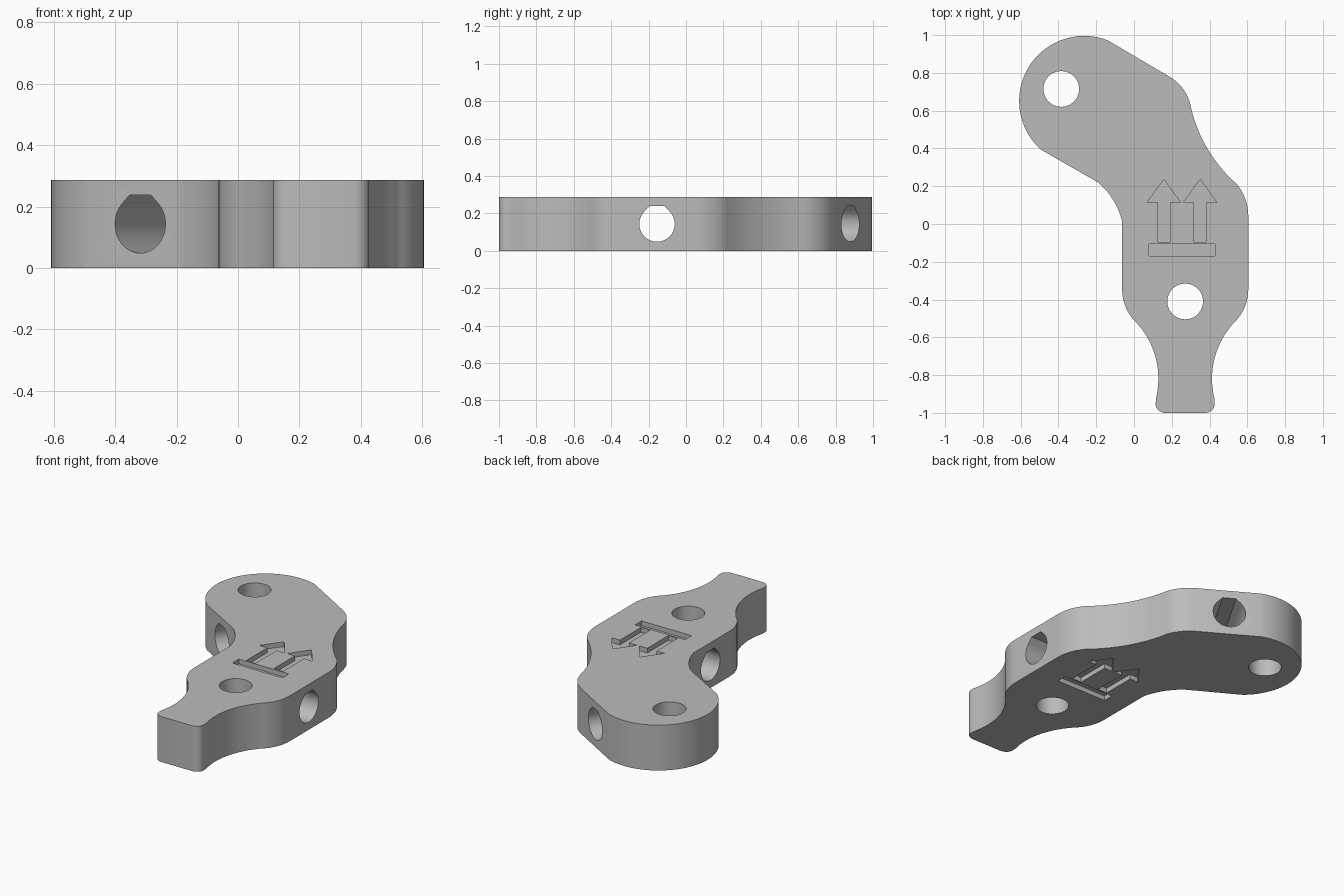
import bpy, bmesh, math
from mathutils import Vector, Matrix

if "Cube" in bpy.data.objects:
    bpy.data.objects.remove(bpy.data.objects["Cube"])

HEIGHT = 0.287
AXIS_X = 0.271      # centre line of the straight body
HOLE_R = 0.095
ENGRAVE = 0.03

grey = bpy.data.materials.new("plain grey")
grey.use_nodes = True
colour = (0.5, 0.5, 0.5, 1)
grey.diffuse_color = colour
grey.node_tree.nodes["Principled BSDF"].inputs["Base Color"].default_value = colour


def arc(a, m, b, steps=10):
    """Points on the circle through a, m and b."""
    a, m, b = Vector(a), Vector(m), Vector(b)
    u, v = m - a, b - a
    d = 2 * u.cross(v)
    c = a + Vector((v.y * u.length_squared - u.y * v.length_squared,
                    u.x * v.length_squared - v.x * u.length_squared)) / d
    start = a - c
    sweep = math.atan2(start.cross(b - c), start.dot(b - c))
    if sweep * d < 0:
        sweep += math.copysign(math.tau, d)
    return [c + Matrix.Rotation(sweep * i / steps, 2) @ start for i in range(steps + 1)]


def prism(name, points, low, high):
    """Extrude a flat outline between two heights."""
    bm = bmesh.new()
    face = bm.faces.new([bm.verts.new((p[0], p[1], low)) for p in points])
    top = bmesh.ops.extrude_face_region(bm, geom=[face])["geom"]
    bmesh.ops.translate(bm, vec=(0, 0, high - low),
                        verts=[v for v in top if isinstance(v, bmesh.types.BMVert)])
    bmesh.ops.remove_doubles(bm, verts=bm.verts, dist=0.0001)
    bmesh.ops.recalc_face_normals(bm, faces=bm.faces)
    mesh = bpy.data.meshes.new(name)
    bm.to_mesh(mesh)
    bm.free()
    mesh.materials.append(grey)
    obj = bpy.data.objects.new(name, mesh)
    bpy.context.collection.objects.link(obj)
    return obj


def cut(cutter):
    """Subtract a cutter from the bracket and discard it."""
    cutter.hide_render = True
    bpy.context.view_layer.objects.active = bracket
    mod = bracket.modifiers.new("cut", "BOOLEAN")
    mod.operation, mod.solver, mod.object = "DIFFERENCE", "EXACT", cutter
    bpy.ops.object.modifier_apply(modifier=mod.name)
    bpy.data.objects.remove(cutter)


def circle(x, y, start=0, end=360, steps=24):
    angles = [math.radians(start + (end - start) * i / steps) for i in range(steps + 1)]
    pts = [(x + HOLE_R * math.cos(t), y + HOLE_R * math.sin(t)) for t in angles]
    return pts[:-1] if end - start == 360 else pts


# Neck side, as offsets from the centre line, mirrored for the other side
neck = [Vector((0.111, -1.0))]
neck += arc((0.122, -0.997), (0.146, -0.982), (0.156, -0.945), 5)
neck += arc((0.155, -0.925), (0.142, -0.81), (0.247, -0.535), 14)
neck += arc((0.25, -0.53), (0.313, -0.445), (0.334, -0.35))
right_neck = [Vector((AXIS_X - p.x, p.y)) for p in reversed(neck)]
left_neck = [Vector((AXIS_X + p.x, p.y)) for p in neck]

# Bent bracket plate
outline = list(left_neck)
outline += arc((0.605, 0.035), (0.59, 0.13), (0.545, 0.21))
outline += arc((0.54, 0.215), (0.388, 0.40), (0.307, 0.595), 12)
outline += arc((0.304, 0.605), (0.267, 0.705), (0.196, 0.775))
outline += arc((-0.14, 0.973), (-0.506, 0.896), (-0.492, 0.393), 36)
outline += arc((-0.19, 0.22), (-0.115, 0.135), (-0.063, 0.013))
outline += right_neck
bracket = prism("bracket", outline, 0, HEIGHT)

# Upright bolt holes
for x, y in ((-0.385, 0.715), (AXIS_X, -0.41)):
    cut(prism("bolt_hole", circle(x, y), -0.1, HEIGHT + 0.1))

# Cross holes: round below, chamfered to a flat roof above
flat = HOLE_R * math.tan(math.pi / 8)
profile = circle(0, 0, 135, 405) + [(flat, HOLE_R), (-flat, HOLE_R)]
for x, y, turn in ((AXIS_X, -0.155, 90), (-0.15, 0.585, -30)):
    hole = prism("cross_hole", profile, -0.6, 0.6)
    hole.data.transform(Matrix.Translation((x, y, HEIGHT / 2))
                        @ Matrix.Rotation(math.radians(turn), 4, "Z")
                        @ Matrix.Rotation(math.pi / 2, 4, "X"))
    cut(hole)

# Engraved arrows and bar on both faces
half_arrow = [(0.0, 0.236), (0.088, 0.115), (0.032, 0.115), (0.032, -0.095)]
arrow = half_arrow + [(-x, y) for x, y in reversed(half_arrow[1:])]
bar = [(0.08, -0.17), (0.43, -0.17), (0.43, -0.105), (0.08, -0.105)]
shapes = [[(x + cx, y) for x, y in arrow] for cx in (0.158, 0.35)] + [bar]
for low, high in ((HEIGHT - ENGRAVE, HEIGHT + 0.1), (-0.1, ENGRAVE)):
    for shape in shapes:
        cut(prism("engraving", shape, low, high))

# Smooth the curved walls, keep the rims sharp
bpy.ops.object.select_all(action="DESELECT")
bracket.select_set(True)
bpy.context.view_layer.objects.active = bracket
bpy.ops.object.shade_smooth_by_angle(angle=math.radians(25))
